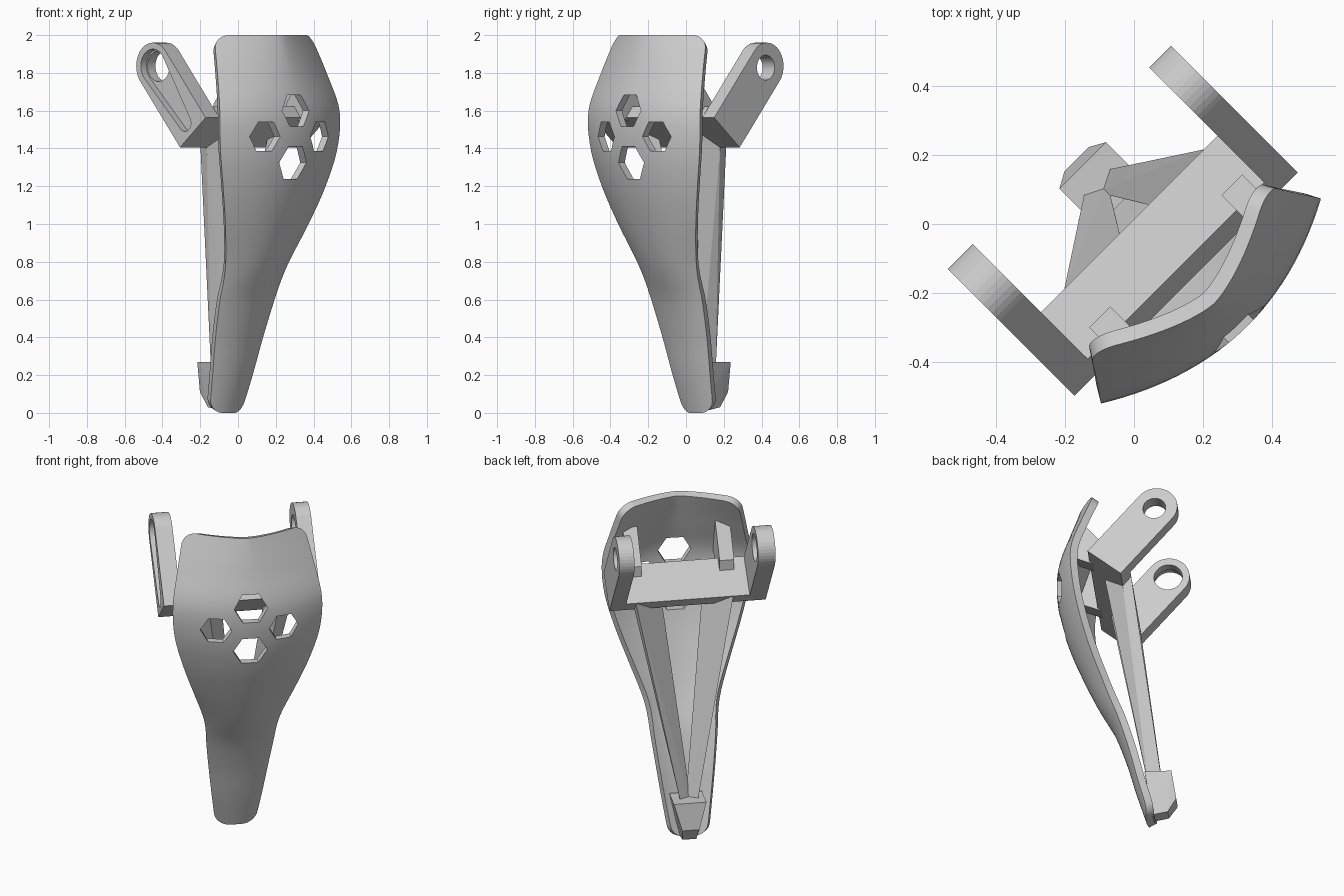
import bpy, bmesh
from math import sin, cos, pi, sqrt
from mathutils import Matrix

cube = bpy.data.objects.get("Cube")
if cube:
    bpy.data.objects.remove(cube, do_unlink=True)

grey = bpy.data.materials.new("plain_grey")
grey.use_nodes = True
grey.diffuse_color = (0.6, 0.6, 0.6, 1)
grey.node_tree.nodes["Principled BSDF"].inputs["Base Color"].default_value = (0.6, 0.6, 0.6, 1)
TURN = Matrix.Rotation(pi / 4, 4, 'Z')  # the part faces a diagonal


def finish(name, bm):
    bmesh.ops.recalc_face_normals(bm, faces=bm.faces)
    bm.transform(TURN)
    mesh = bpy.data.meshes.new(name)
    bm.to_mesh(mesh)
    bm.free()
    mesh.materials.append(grey)
    obj = bpy.data.objects.new(name, mesh)
    bpy.context.collection.objects.link(obj)
    return obj


def hull(name, points):
    """Convex solid from (side, forward, up) points."""
    bm = bmesh.new()
    for s, f, z in points:
        bm.verts.new((s, -f, z))
    bmesh.ops.convex_hull(bm, input=bm.verts)
    bmesh.ops.dissolve_limit(bm, angle_limit=0.01, verts=bm.verts, edges=bm.edges)
    return finish(name, bm)


def prism(name, profile, a, b):
    """Side profile of (forward, up) points, run from side a to side b."""
    return hull(name, [(s, f, z) for s in (a, b) for f, z in profile])


def circle(f, z, r, n=40):
    return [(f + r * cos(2 * pi * i / n), z + r * sin(2 * pi * i / n)) for i in range(n)]


def apply(obj, mod):
    bpy.context.view_layer.objects.active = obj
    bpy.ops.object.modifier_apply(modifier=mod.name)


def cut(obj, cutter):
    mod = obj.modifiers.new("cut", 'BOOLEAN')
    mod.operation, mod.solver, mod.object = 'DIFFERENCE', 'EXACT', cutter
    apply(obj, mod)
    bpy.data.objects.remove(cutter, do_unlink=True)


# Shell stations: height, forward position of rim, half width, bow depth
STATIONS = [
    (0.0, -0.095, 0.115, 0.025), (0.2, -0.04, 0.145, 0.03), (0.4, 0.01, 0.172, 0.035),
    (0.6, 0.07, 0.197, 0.045), (0.7, 0.108, 0.207, 0.06), (0.8, 0.145, 0.229, 0.075),
    (1.0, 0.217, 0.301, 0.09), (1.2, 0.272, 0.371, 0.11), (1.4, 0.306, 0.423, 0.125),
    (1.6, 0.312, 0.433, 0.125), (1.8, 0.255, 0.395, 0.13), (2.0, 0.182, 0.35, 0.145)]


def station(z):
    """Smoothly interpolated rim, width and depth at a height."""
    i = max(k for k in range(len(STATIONS) - 1) if STATIONS[k][0] <= z)
    a, b = STATIONS[i], STATIONS[i + 1]
    p, q = STATIONS[max(i - 1, 0)], STATIONS[min(i + 2, len(STATIONS) - 1)]
    h = b[0] - a[0]
    t = (z - a[0]) / h
    out = []
    for k in (1, 2, 3):
        ma = (b[k] - p[k]) / (b[0] - p[0]) * h
        mb = (q[k] - a[k]) / (q[0] - a[0]) * h
        out.append((2*t**3 - 3*t**2 + 1) * a[k] + (t**3 - 2*t**2 + t) * ma
                   + (3*t**2 - 2*t**3) * b[k] + (t**3 - t**2) * mb)
    return out


# Curved shell with rounded corners, yawed very slightly
def build_shell(cols=28, rows=64):
    bm = bmesh.new()
    grid = []
    for j in range(rows + 1):
        z = 1 - cos(pi * j / rows)
        rim, full, depth = station(min(z, 1.9999))
        w = full
        if z > 1.93:
            w -= 0.07 * (1 - sqrt(max(0, 1 - ((z - 1.93) / 0.07) ** 2)))
        if z < 0.07:
            w -= 0.07 * (1 - sqrt(max(0, 1 - ((0.07 - z) / 0.07) ** 2)))
        power = 2 - max(0, z - 1.6) * 1.2
        line = []
        for i in range(cols + 1):
            s = w * (2 * i / cols - 1)
            f = rim + depth * (1 - abs(s / full) ** power) + 0.035 * s
            line.append(bm.verts.new((s, -f, z)))
        grid.append(line)
    for lo, hi in zip(grid, grid[1:]):
        for i in range(cols):
            bm.faces.new((lo[i], lo[i + 1], hi[i + 1], hi[i]))
    obj = finish("shell", bm)
    if obj.data.polygons[0].normal.y > 0:
        obj.data.flip_normals()
    mod = obj.modifiers.new("thickness", 'SOLIDIFY')
    mod.thickness, mod.offset = 0.045, -1
    apply(obj, mod)
    return obj


shell = build_shell()

# Four hexagonal vents
for s, z, r in ((0, 1.6, 0.097), (0, 1.325, 0.099), (-0.198, 1.463, 0.088), (0.195, 1.463, 0.088)):
    ring = [(s + p, z + q) for p, q in circle(0, 0, r, 6)]
    cut(shell, hull("vent_cutter", [(p, f, q) for f in (0.22, 0.6) for p, q in ring]))

bpy.ops.object.select_all(action='DESELECT')
shell.select_set(True)
bpy.context.view_layer.objects.active = shell
bpy.ops.object.shade_smooth_by_angle(angle=0.6)

# Crossbar: a tilted slab
LOW, HIGH = (0.039, 1.405), (0.23, 1.563)
prism("crossbar", [LOW, HIGH, (0.182, 1.623), (-0.01, 1.465)], -0.372, 0.353)

# Arms with round ends and pivot holes
PIVOT = (-0.165, 1.836)
arm_profile = [LOW, HIGH] + circle(*PIVOT, 0.124)
right_arm = prism("right_arm", arm_profile, -0.473, -0.371)
left_arm = prism("left_arm", arm_profile, 0.352, 0.441)
cut(left_arm, prism("hole_cutter", circle(-0.156, 1.828, 0.066), 0.3, 0.5))
cut(right_arm, prism("hole_cutter", circle(*PIVOT, 0.082), -0.6, -0.3))
cut(right_arm, prism("slot_cutter", circle(*PIVOT, 0.09) + circle(0.075, 1.535, 0.045),
                     -0.6, -0.43))

# Posts joining crossbar and shell, and struts merging down at the foot
post = [(0.12, 1.55), (0.12, 1.635), (0.27, 1.82), (0.345, 1.6), (0.2, 1.54)]
for side, label in ((-1, "right"), (1, "left")):
    prism(label + "_post", post, side * 0.228 + 0.01, side * 0.313 + 0.01)
    top = [(0.285, -0.01, 1.465), (0.285, 0.04, 1.405), (0.12, 0.09, 1.45), (0.21, 0.15, 1.5)]
    end = [(0.04, -0.17, 0.2), (-0.02, -0.14, 0.2), (0.01, -0.09, 0.2)]
    hull(label + "_strut", [(side * s + 0.01, f, z) for s, f, z in top + end])

# Wedge-shaped foot behind the shell tip
foot = [(0.095, -0.225, 0.27), (0.095, -0.07, 0.27), (0.05, -0.25, 0.11),
        (0.04, -0.2, 0.03), (0.04, -0.12, 0.015), (0.06, -0.1, 0.1)]
hull("foot", [(side * s + 0.015, f, z) for side in (-1, 1) for s, f, z in foot])
